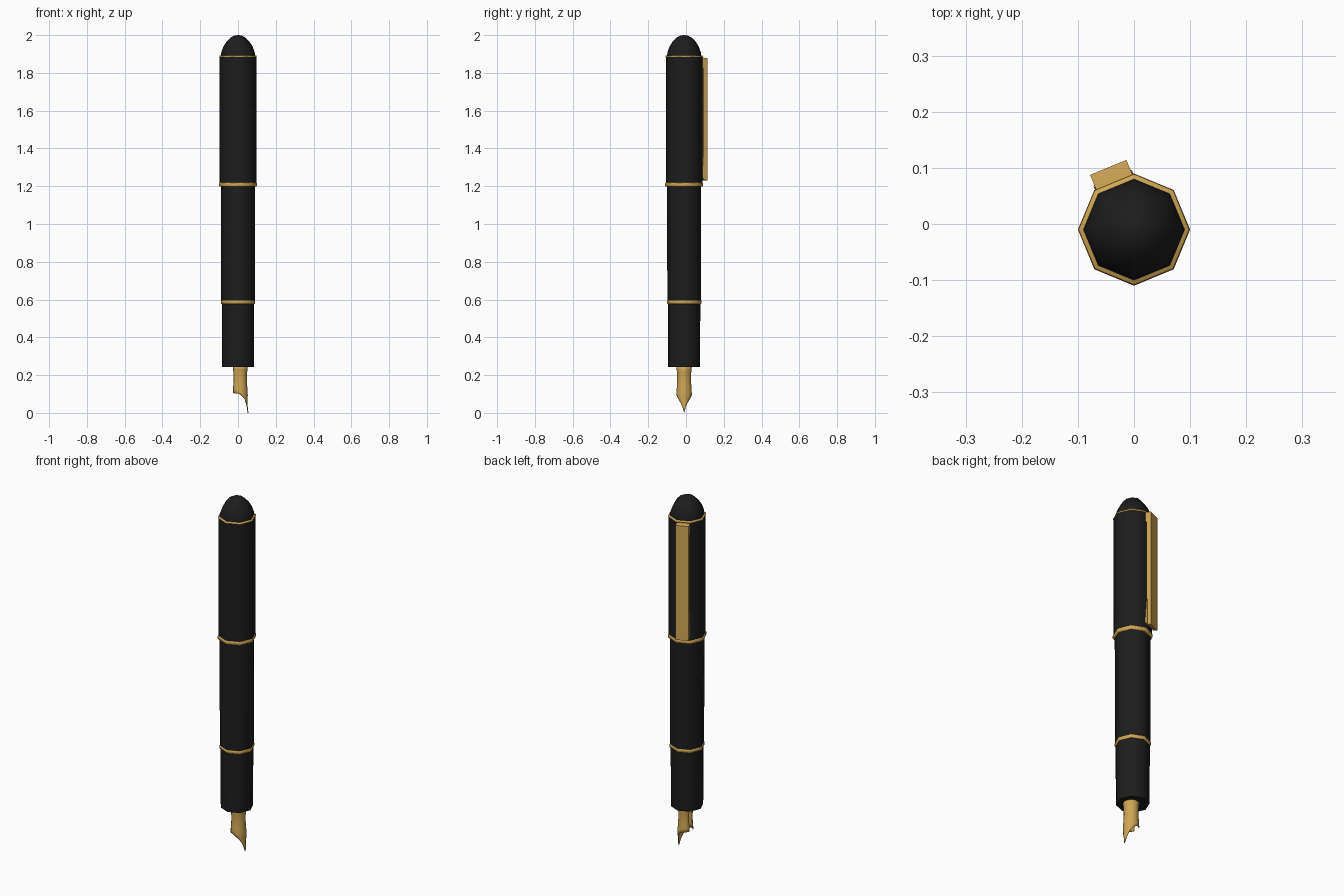
import bpy, bmesh
from math import radians, cos, sin, pi
from mathutils import Matrix

if "Cube" in bpy.data.objects:
    bpy.data.objects.remove(bpy.data.objects["Cube"])

CY = -0.01  # pen axis offset in y


def material(name, rgb):
    m = bpy.data.materials.new(name)
    m.diffuse_color = (*rgb, 1)
    m.use_nodes = True
    m.node_tree.nodes["Principled BSDF"].inputs["Base Color"].default_value = m.diffuse_color
    return m


BLACK = material("black_resin", (0.012, 0.012, 0.012))
GOLD = material("gold", (0.62, 0.38, 0.09))


def finish(name, bm, mat, angle):
    bmesh.ops.recalc_face_normals(bm, faces=bm.faces)
    me = bpy.data.meshes.new(name)
    bm.to_mesh(me)
    bm.free()
    ob = bpy.data.objects.new(name, me)
    bpy.context.collection.objects.link(ob)
    me.materials.append(mat)
    bpy.ops.object.select_all(action='DESELECT')
    ob.select_set(True)
    bpy.context.view_layer.objects.active = ob
    bpy.ops.object.shade_smooth_by_angle(angle=radians(angle))
    return ob


def lathe(name, profile, mat, sides=8):
    """Closed turned part from (radius, z) points."""
    bm = bmesh.new()
    rings = []
    for r, z in profile:
        rings.append([bm.verts.new((r * cos(2 * pi * i / sides),
                                    CY + r * sin(2 * pi * i / sides), z))
                      for i in range(sides)])
    for a, b in zip(rings, rings[1:]):
        for i in range(sides):
            j = (i + 1) % sides
            bm.faces.new((a[i], a[j], b[j], b[i]))
    bm.faces.new(rings[0])
    bm.faces.new(rings[-1])
    return finish(name, bm, mat, 50)


# Body sections, all eight-sided with smoothed walls
lathe("grip", [(0.084, 0.243), (0.086, 0.58)], BLACK)
lathe("barrel", [(0.089, 0.59), (0.09, 1.205)], BLACK)
lathe("cap", [(0.097, 1.212), (0.097, 1.886)], BLACK)
lathe("cap_dome", [(0.091, 1.886), (0.088, 1.91), (0.077, 1.94), (0.06, 1.967),
                   (0.04, 1.987), (0.02, 1.997), (0.004, 2.0)], BLACK)

# Gold trim bands
for name, r, z0, z1 in (("grip_band", 0.091, 0.577, 0.597),
                        ("cap_lip_band", 0.1, 1.198, 1.219),
                        ("cap_top_band", 0.099, 1.882, 1.892)):
    lathe(name, [(r - 0.003, z0), (r, z0 + 0.003), (r, z1 - 0.003), (r - 0.003, z1)], GOLD)


# Pocket clip: side profile (radius, z) extruded across one cap facet
def clip_part(name, profile, half):
    bm = bmesh.new()
    a = [bm.verts.new((r, -half, z)) for r, z in profile]
    b = [bm.verts.new((r, half, z)) for r, z in profile]
    n = len(a)
    bm.faces.new(a)
    bm.faces.new(b)
    for i in range(n):
        j = (i + 1) % n
        bm.faces.new((a[i], a[j], b[j], b[i]))
    bm.transform(Matrix.Translation((0, CY, 0)) @ Matrix.Rotation(radians(112.5), 4, 'Z'))
    return finish(name, bm, GOLD, 30)


clip_part("clip", [(0.097, 1.235), (0.12, 1.23), (0.12, 1.878), (0.087, 1.882),
                   (0.087, 1.84), (0.097, 1.82)], 0.035)
clip_part("clip_foot", [(0.088, 1.25), (0.1, 1.235), (0.1, 1.38), (0.096, 1.38)], 0.037)


# Nib: open tube whose lower edge sweeps down to a point on the +x side
def lerp(table, x):
    for (x0, y0), (x1, y1) in zip(table, table[1:]):
        if x <= x1:
            return y0 + (y1 - y0) * (x - x0) / (x1 - x0)
    return table[-1][1]


EDGE = [(0, 0.0), (12, 0.03), (25, 0.05), (45, 0.07), (70, 0.09), (100, 0.101), (155, 0.106)]
RADIUS = [(0, 0.045), (0.05, 0.039), (0.09, 0.042), (0.11, 0.041), (0.17, 0.037),
          (0.21, 0.038), (0.25, 0.042)]
bm = bmesh.new()
angles = [a * s for s in (-1, 1) for a in (155, 130, 100, 80, 60, 45, 25, 12)] + [0]
cols = []
for a in sorted(angles):
    bottom = lerp(EDGE, abs(a))
    col = []
    for k in range(9):
        z = 0.25 + (bottom - 0.25) * k / 8
        r = lerp(RADIUS, z)
        col.append(bm.verts.new((0.01 + r * cos(radians(a)), CY + r * sin(radians(a)), z)))
    cols.append(col)
for a, b in zip(cols, cols[1:]):
    for k in range(8):
        bm.faces.new((a[k], b[k], b[k + 1], a[k + 1]))
nib = finish("nib", bm, GOLD, 60)
mod = nib.modifiers.new("thickness", 'SOLIDIFY')
mod.thickness = 0.004
mod.offset = -1
